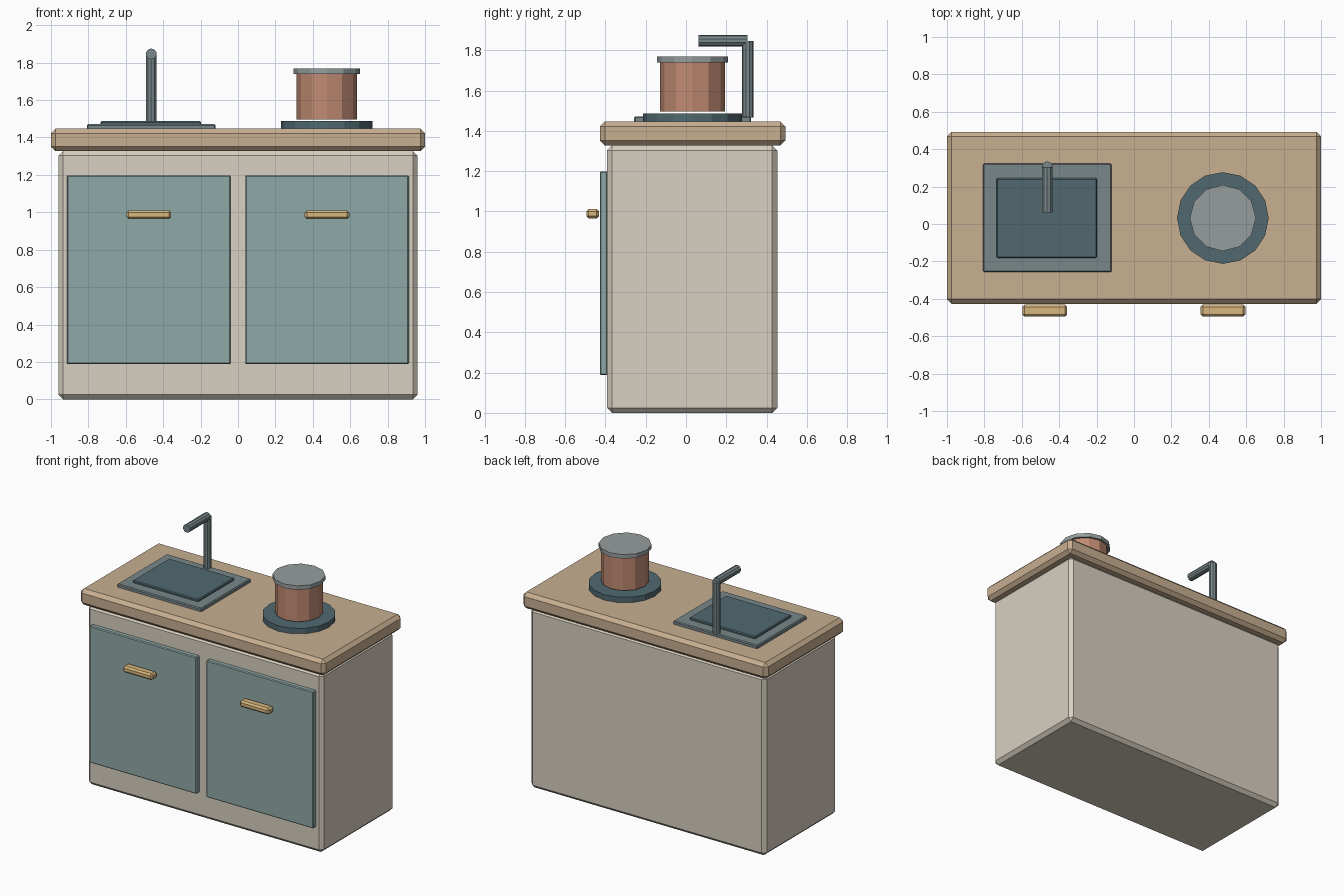
import bpy
from math import radians

if "Cube" in bpy.data.objects:
    bpy.data.objects.remove(bpy.data.objects["Cube"])


def material(name, r, g, b):
    m = bpy.data.materials.new(name)
    m.diffuse_color = [((c / 255 + 0.055) / 1.055) ** 2.4 for c in (r, g, b)] + [1]
    m.use_nodes = True
    m.node_tree.nodes["Principled BSDF"].inputs["Base Color"].default_value = m.diffuse_color
    return m


CREAM = material("cream", 216, 208, 193)
WOOD = material("wood", 200, 175, 145)
TEAL = material("teal", 143, 170, 168)
BRASS = material("brass", 215, 182, 125)
STEEL = material("steel", 120, 135, 138)
DARK = material("dark_steel", 80, 105, 112)
COPPER = material("copper", 192, 138, 114)
LID = material("lid_grey", 150, 158, 158)


def box(name, lo, hi, mat, bevel):
    bpy.ops.mesh.primitive_cube_add(size=1, location=[(a + b) / 2 for a, b in zip(lo, hi)])
    o = bpy.context.object
    o.name = name
    o.scale = [b - a for a, b in zip(lo, hi)]
    bpy.ops.object.transform_apply(location=False, rotation=False, scale=True)
    mod = o.modifiers.new("chamfer", 'BEVEL')
    mod.width = bevel
    mod.segments = 1
    o.data.materials.append(mat)
    return o


def cylinder(name, sides, radius, depth, loc, mat, rot=(0, 0, 0)):
    bpy.ops.mesh.primitive_cylinder_add(vertices=sides, radius=radius, depth=depth,
                                        location=loc, rotation=rot)
    o = bpy.context.object
    o.name = name
    o.data.materials.append(mat)
    return o


# Cabinet and worktop
box("cabinet_body", (-0.96, -0.392, 0), (0.96, 0.453, 1.328), CREAM, 0.025)
box("worktop", (-1, -0.427, 1.327), (1, 0.493, 1.447), WOOD, 0.025)

# Doors with handles
for side, x in (("left", -0.477), ("right", 0.476)):
    box(side + "_door", (x - 0.437, -0.428, 0.188), (x + 0.437, -0.388, 1.198), TEAL, 0.006)
    box(side + "_handle", (x - 0.12, -0.495, 0.964), (x + 0.12, -0.431, 1.011), BRASS, 0.012)

# Sink
box("sink_rim", (-0.807, -0.257, 1.437), (-0.12, 0.323, 1.471), STEEL, 0.006)
box("sink_basin", (-0.735, -0.182, 1.46), (-0.198, 0.245, 1.487), DARK, 0.006)

# Tap
cylinder("tap_post", 10, 0.029, 0.382, (-0.464, 0.306, 1.656), STEEL)
cylinder("tap_spout", 10, 0.029, 0.243, (-0.464, 0.184, 1.847), STEEL, (radians(90), 0, 0))

# Hob and pot
cylinder("hob_ring", 16, 0.245, 0.041, (0.475, 0.032, 1.4665), DARK)
cylinder("pot", 12, 0.161, 0.25, (0.475, 0.032, 1.622), COPPER)
cylinder("pot_lid", 12, 0.177, 0.03, (0.475, 0.032, 1.755), LID)
